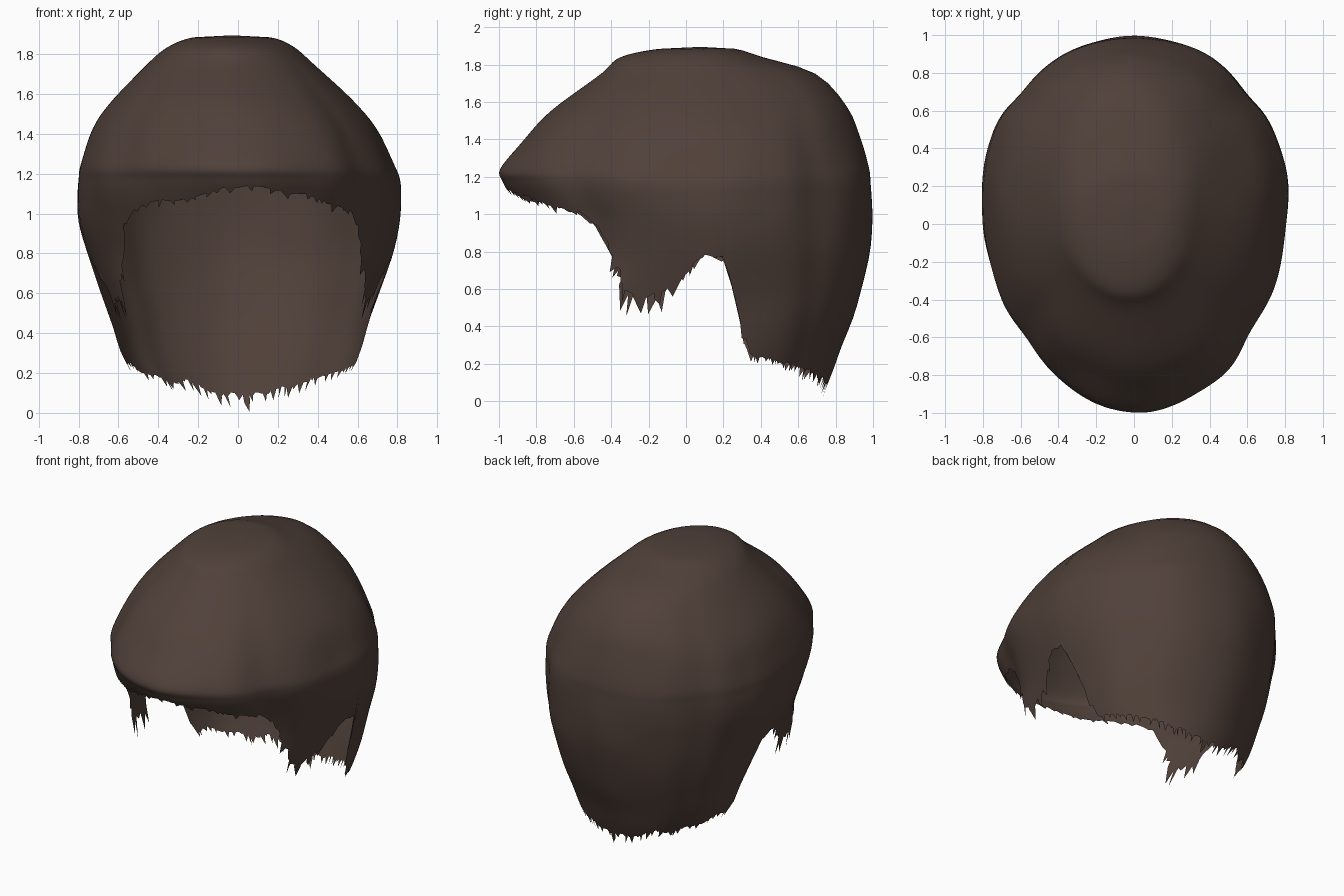
import bpy, math, random
from mathutils import Vector, noise

random.seed(4)
if "Cube" in bpy.data.objects:
    bpy.data.objects.remove(bpy.data.objects["Cube"])

# Egg-shaped rings from crown to nape:
# height, front y, back y, half width, y of widest point, sideways offset
RINGS = [(1.895, 0.08, 0.08, 0.0, 0.08, -0.03), (1.885, -0.14, 0.26, 0.19, 0.08, -0.03),
         (1.84, -0.35, 0.41, 0.31, 0.08, -0.035), (1.75, -0.46, 0.69, 0.42, 0.10, -0.04),
         (1.57, -0.70, 0.86, 0.60, 0.12, -0.03), (1.42, -0.85, 0.925, 0.715, 0.14, -0.02),
         (1.25, -0.99, 0.975, 0.79, 0.15, -0.01), (1.17, -0.975, 0.985, 0.81, 0.15, 0),
         (1.08, -0.92, 0.99, 0.81, 0.15, 0), (0.95, -0.83, 0.99, 0.795, 0.16, 0),
         (0.75, -0.82, 0.975, 0.745, 0.20, 0.01), (0.50, -1.08, 0.91, 0.66, 0.25, 0.015),
         (0.30, -0.90, 0.83, 0.60, 0.27, 0.01), (0.15, -0.75, 0.78, 0.53, 0.28, 0.02),
         (-0.03, -0.60, 0.71, 0.43, 0.28, 0.05)]

# Hairline: angle from the front in degrees, height, strand length
HAIRLINE = [(0, 1.14, 0.03), (20, 1.10, 0.04), (30, 1.07, 0.04), (42, 1.03, 0.04),
            (48, 0.97, 0.05), (53, 0.81, 0.06), (60, 0.66, 0.10), (64, 0.58, 0.13),
            (72, 0.58, 0.14), (77, 0.68, 0.11), (80, 0.75, 0.06), (85, 0.79, 0.03),
            (90, 0.77, 0.03), (91.5, 0.60, 0.05), (93, 0.38, 0.05), (98, 0.25, 0.04),
            (124, 0.20, 0.04), (149, 0.15, 0.07), (180, 0.09, 0.08)]

# Soft dents: angle, spread, depth (fringe to temple, side hair to back hair)
DENTS = [(48, 8, 0.02), (130, 8, 0.018)]
COLUMNS, ROWS = 288, 40


def ring(s):
    """Smoothly interpolated ring at position s along the list."""
    last = len(RINGS) - 1
    i = max(0, min(int(s), last - 1))
    t = s - i
    knots = [RINGS[max(0, min(k, last))] for k in range(i - 1, i + 3)]
    if i == 0:
        return [b + (c - b) * t for _, b, c, _ in zip(*knots)]
    return [b + t * (c - a + t * (2 * a - 5 * b + 4 * c - d + t * (3 * (b - c) + d - a))) / 2
            for a, b, c, d in zip(*knots)]


def hairline(deg):
    for (a, z0, l0), (b, z1, l1) in zip(HAIRLINE, HAIRLINE[1:]):
        if deg <= b:
            t = (deg - a) / (b - a)
            return z0 + (z1 - z0) * t, l0 + (l1 - l0) * t
    return HAIRLINE[-1][1:]


def ring_at_height(z):
    lo, hi = 0.0, len(RINGS) - 1.0
    for _ in range(30):
        mid = (lo + hi) / 2
        if ring(mid)[0] > z:
            lo = mid
        else:
            hi = mid
    return lo


def surface(s, angle):
    z, front, back, width, mid, offset = ring(s)
    c = math.cos(angle)
    out = Vector((width * math.sin(angle), -c * ((mid - front) if c > 0 else (back - mid)), 0))
    # dents fade in below the crown
    deg = abs(math.degrees(angle))
    fade = min(1, max(0, (s - 2) / 3))
    scale = 1 - fade * sum(d * math.exp(-((deg - a) / w) ** 2) for a, w, d in DENTS)
    # the fringe is swept slightly to one side
    sweep = 0.045 * fade * max(0, c) ** 2
    p = Vector((offset + sweep, mid, z)) + out * scale
    # gentle uneven volume
    return p + out * 0.022 * noise.noise(p * 2.7) * min(1, s / 3)


# Hair cap: one sheet from crown to hairline, with a ragged last row
verts, faces = [surface(0, 0)], []
until_strand = 0
for j in range(COLUMNS):
    angle = math.tau * j / COLUMNS - math.pi
    z, length = hairline(abs(math.degrees(angle)))
    z += 0.03 * noise.noise(Vector((angle * 4, 0, 5)))
    end = ring_at_height(z)
    for r in range(1, ROWS + 1):
        verts.append(surface(end * r / ROWS, angle))
    # long strands at irregular gaps, short ones between
    if until_strand == 0:
        tip = length * random.uniform(0.5, 1.1)
        until_strand = random.randint(2, 6)
    else:
        tip = length * random.uniform(0, 0.3)
    until_strand -= 1
    lean = random.uniform(-0.015, 0.015)
    verts.append(surface(ring_at_height(z - tip), angle + lean))
stride = ROWS + 1
for j in range(COLUMNS):
    a, b = 1 + j * stride, 1 + (j + 1) % COLUMNS * stride
    faces.append((0, a, b))
    for r in range(ROWS):
        faces.append((a + r, a + r + 1, b + r + 1, b + r))

mesh = bpy.data.meshes.new("hair_cap")
mesh.from_pydata(verts, [], faces)
hair = bpy.data.objects.new("hair_cap", mesh)
bpy.context.collection.objects.link(hair)

# Dark brown hair
brown = bpy.data.materials.new("dark_brown")
brown.use_nodes = True
colour = (0.08, 0.052, 0.041, 1)
brown.diffuse_color = colour
bsdf = brown.node_tree.nodes["Principled BSDF"]
bsdf.inputs["Base Color"].default_value = colour
bsdf.inputs["Roughness"].default_value = 0.8
mesh.materials.append(brown)
mesh.shade_smooth()
